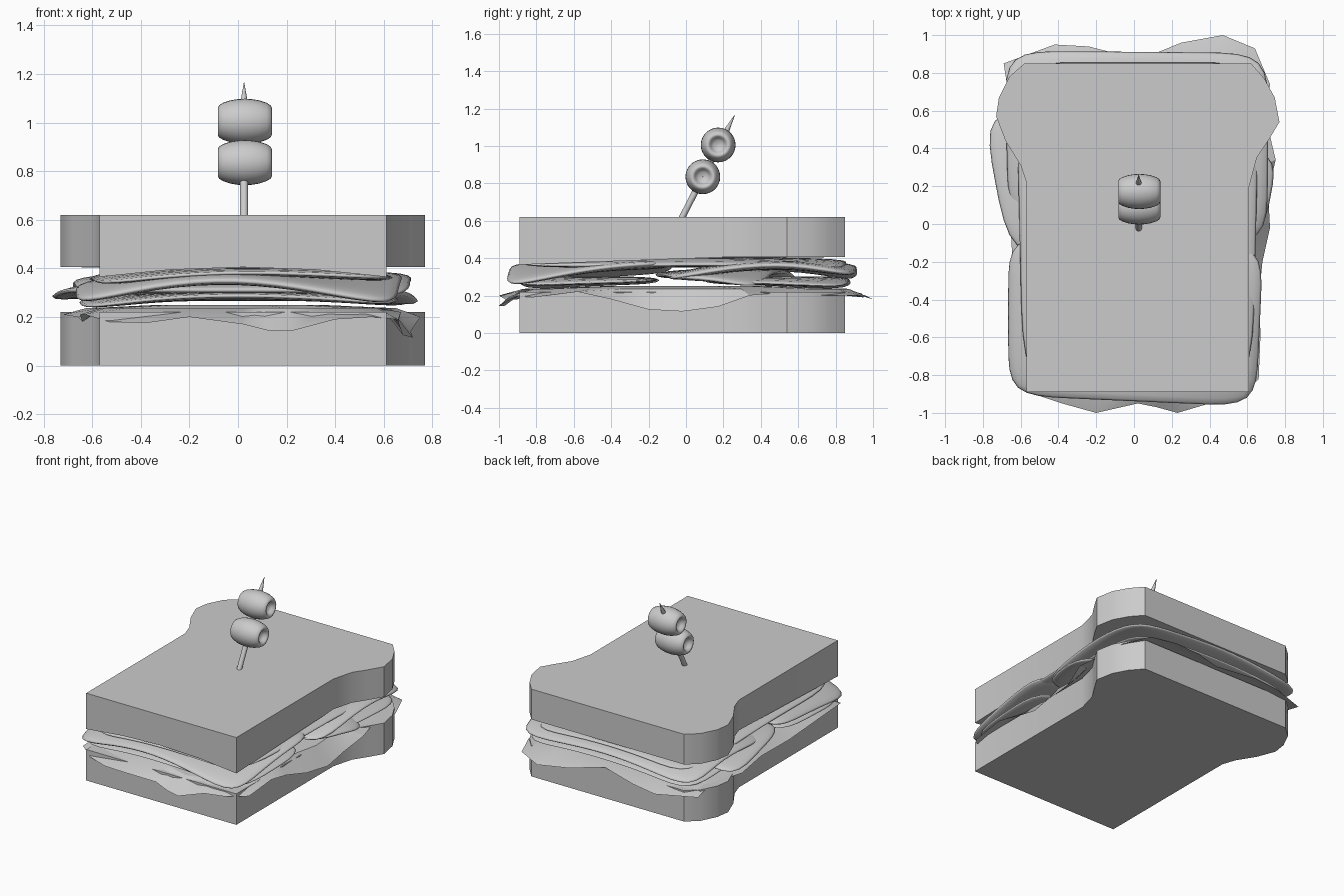
import bpy, bmesh, math
from mathutils import Vector

if "Cube" in bpy.data.objects:
    bpy.data.objects.remove(bpy.data.objects["Cube"])


def finish(name, bm, angle=35):
    bmesh.ops.recalc_face_normals(bm, faces=bm.faces)
    me = bpy.data.meshes.new(name)
    bm.to_mesh(me)
    bm.free()
    ob = bpy.data.objects.new(name, me)
    bpy.context.collection.objects.link(ob)
    bpy.ops.object.select_all(action='DESELECT')
    ob.select_set(True)
    bpy.context.view_layer.objects.active = ob
    bpy.ops.object.shade_smooth_by_angle(angle=math.radians(angle))
    return ob


# Bread outline, counter-clockwise seen from above
BREAD = [(-.57, -.89), (-.28, -.89), (.02, -.89), (.32, -.89), (.61, -.89),
         (.61, .2), (.65, .35), (.71, .44), (.77, .54), (.745, .67), (.69, .77), (.62, .85),
         (-.58, .85), (-.66, .78), (-.715, .67), (-.73, .57), (-.68, .44), (-.6, .31), (-.57, .22)]


def bread(name, z0, z1, droop=0):
    bm = bmesh.new()
    low = []
    for x, y in BREAD:
        d = droop * min(1, (abs(x - .02) / .58) ** 2) if y < -.8 else 0
        low.append(bm.verts.new((x, y, z0 - d)))
    high = [bm.verts.new((x, y, z1)) for x, y in BREAD]
    n = len(BREAD)
    bm.faces.new(low[::-1])
    bm.faces.new(high)
    for i in range(n):
        j = (i + 1) % n
        bm.faces.new((low[i], low[j], high[j], high[i]))
    finish(name, bm)


bread("bottom_bread", 0, .22)
bread("top_bread", .405, .62, .04)

# Lettuce: thin leaf with a drooping ragged rim
RIM = [(-.63, -.84, .21), (-.53, -.90, .18), (-.38, -.95, .175), (-.2, -1, .2), (.02, -.95, .17),
       (.12, -.97, .145), (.23, -1, .145), (.4, -.95, .19), (.55, -.93, .2), (.66, -.82, .19),
       (.67, -.58, .22), (.66, -.4, .18), (.68, -.2, .125), (.72, -.02, .115), (.71, .17, .14),
       (.75, .34, .2), (.7, .55, .22), (.72, .74, .2), (.64, .93, .2), (.47, 1, .18), (.25, .96, .2),
       (.03, .87, .23), (-.24, .94, .21), (-.42, .95, .19), (-.69, .85, .2), (-.66, .66, .22),
       (-.72, .4, .21), (-.66, .1, .2), (-.64, -.25, .18), (-.65, -.55, .21)]
bm = bmesh.new()
rings = [[bm.verts.new((x * s, y * s, z if s == 1 else h)) for x, y, z in RIM]
         for s, h in ((1, 0), (.87, .236), (.45, .25))]
for a, b in zip(rings, rings[1:]):
    for i in range(len(RIM)):
        j = (i + 1) % len(RIM)
        bm.faces.new((a[i], a[j], b[j], b[i]))
bm.faces.new(rings[-1])
finish("lettuce", bm, 25)


# Folded slices: four corners plus rows of heights, thickened and rounded
def slice_sheet(name, corners, rows, thick):
    fl, fr, br, bl = (Vector(c) for c in corners)
    bm = bmesh.new()
    grid = []
    for r, row in enumerate(rows):
        v = r / (len(rows) - 1)
        line = []
        for c, z in enumerate(row):
            p = fl.lerp(fr, c / (len(row) - 1)).lerp(bl.lerp(br, c / (len(row) - 1)), v)
            line.append(bm.verts.new((p.x, p.y, z)))
        grid.append(line)
    for a, b in zip(grid, grid[1:]):
        for i in range(len(a) - 1):
            bm.faces.new((a[i], a[i + 1], b[i + 1], b[i]))
    ob = finish(name, bm, 60)
    m = ob.modifiers.new("thickness", 'SOLIDIFY')
    m.thickness, m.offset = thick, 0
    m = ob.modifiers.new("round", 'SUBSURF')
    m.levels = m.render_levels = 2


slice_sheet("ham_front", [(-.68, -.92), (.66, -.98), (.7, -.1), (-.68, -.05)],
            [[.25, .33, .36, .31, .24], [.29, .36, .375, .34, .31],
             [.31, .375, .38, .36, .36], [.33, .37, .36, .36, .375]], .05)
slice_sheet("ham_back", [(-.68, 0), (.72, -.13), (.73, .92), (-.7, .93)],
            [[.3, .3, .3, .3, .28], [.34, .36, .35, .36, .35],
             [.35, .37, .36, .37, .375], [.27, .33, .36, .33, .3]], .05)
slice_sheet("ham_top", [(-.6, -.9), (.64, -.9), (.68, .88), (-.64, .88)],
            [[.33, .37, .385, .375, .36], [.36, .385, .385, .385, .36],
             [.36, .385, .385, .385, .37], [.33, .37, .385, .37, .34]], .04)
slice_sheet("cheese_front", [(-.66, -.9), (.66, -.92), (.68, -.15), (-.67, -.12)],
            [[.23, .28, .29, .28, .25], [.26, .285, .285, .285, .27],
             [.27, .285, .285, .285, .28]], .035)
slice_sheet("cheese_back", [(-.66, .1), (.7, .08), (.72, .88), (-.66, .9)],
            [[.27, .28, .28, .28, .27], [.26, .285, .285, .285, .27],
             [.23, .28, .29, .28, .24]], .035)
slice_sheet("ham_middle", [(-.67, -.2), (.69, -.1), (.79, .4), (-.83, .64)],
            [[.31, .31, .31, .31, .3], [.31, .32, .32, .32, .29],
             [.255, .33, .33, .32, .23]], .05)

# Cocktail pick, leaning back, with a tapered point
base, tip = Vector((.025, -.04, .58)), Vector((.025, .26, 1.165))
axis = tip - base
rot = axis.to_track_quat('Z', 'Y')
bm = bmesh.new()
prev = None
for t, r in ((0, .017), (.84, .017), (1, .001)):
    ring = [bm.verts.new(base + axis * t + rot @ Vector((r * math.cos(a), r * math.sin(a), 0)))
            for a in (k * math.tau / 12 for k in range(12))]
    if prev:
        for i in range(12):
            j = (i + 1) % 12
            bm.faces.new((prev[i], prev[j], ring[j], ring[i]))
    else:
        bm.faces.new(ring[::-1])
    prev = ring
bm.faces.new(prev)
finish("pick", bm)

# Olives: barrel profile (x, radius) with hollow ends, turned around x
HALF = [(.075, .001), (.078, .025), (.09, .038), (.106, .046), (.111, .056), (.106, .066),
        (.09, .076), (.06, .086), (.03, .091)]
PROFILE = HALF + [(0, .093)] + [(-x, r) for x, r in HALF[::-1]]
for name, y, z in (("lower_olive", .09, .835), ("upper_olive", .172, 1.005)):
    bm = bmesh.new()
    n = 28
    prev = None
    for x, r in PROFILE:
        ring = [bm.verts.new((.028 + x, y + r * math.cos(k * math.tau / n),
                              z + r * math.sin(k * math.tau / n))) for k in range(n)]
        if prev:
            for i in range(n):
                j = (i + 1) % n
                bm.faces.new((prev[i], prev[j], ring[j], ring[i]))
        prev = ring
    finish(name, bm, 60)
